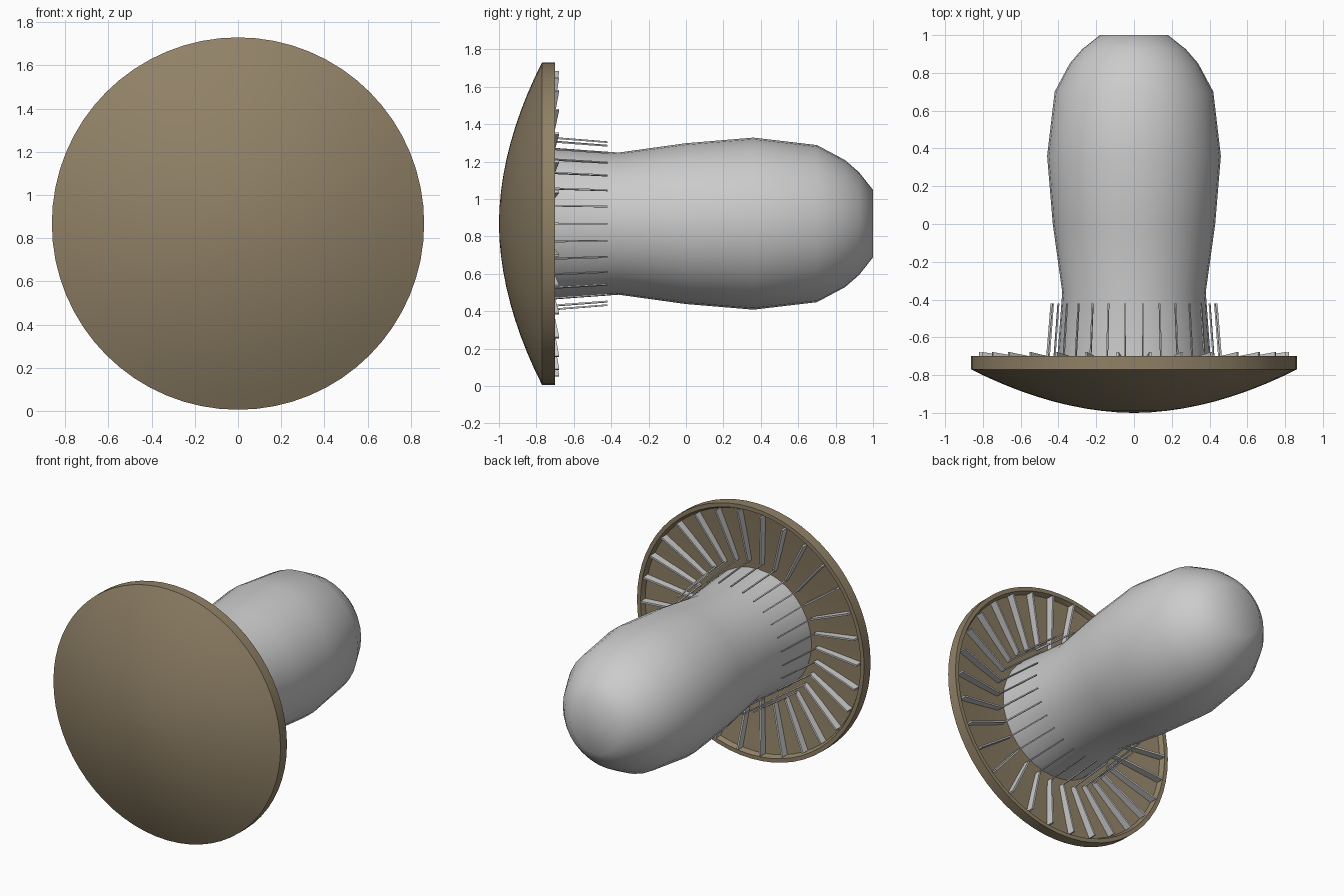
import bpy, bmesh
from math import cos, sin, pi, radians

if "Cube" in bpy.data.objects:
    bpy.data.objects.remove(bpy.data.objects["Cube"])

CZ = 0.868          # height of the mushroom's axis, which runs along y


def point(r, y, a, side=0.0):
    """Point at radius r and angle a about the axis, shifted sideways."""
    return (r * cos(a) - side * sin(a), y, CZ + r * sin(a) + side * cos(a))


def finish(name, bm, angle=None, mat=None):
    bmesh.ops.recalc_face_normals(bm, faces=bm.faces)
    me = bpy.data.meshes.new(name)
    bm.to_mesh(me)
    bm.free()
    ob = bpy.data.objects.new(name, me)
    bpy.context.collection.objects.link(ob)
    if mat:
        me.materials.append(mat)
    if angle:
        bpy.ops.object.select_all(action='DESELECT')
        ob.select_set(True)
        bpy.context.view_layer.objects.active = ob
        bpy.ops.object.shade_smooth_by_angle(angle=radians(angle))
    return ob


def lathe(name, profile, n, angle, mat=None):
    """Turn (radius, y) points about the axis; the ends are closed."""
    bm = bmesh.new()
    rings = [[bm.verts.new(point(r, y, 2 * pi * i / n)) for i in range(n)]
             for r, y in profile]
    for a, b in zip(rings, rings[1:]):
        for i in range(n):
            j = (i + 1) % n
            bm.faces.new((a[i], a[j], b[j], b[i]))
    bm.faces.new(rings[0])
    bm.faces.new(rings[-1])
    return finish(name, bm, angle, mat)


def radial_bars(name, section, thick, count):
    """Thin bars around the axis; section is a quad of (radius, y)."""
    bm = bmesh.new()
    for k in range(count):
        a = 2 * pi * k / count
        p, q = [[bm.verts.new(point(r, y, a, s)) for r, y in section]
                for s in (-thick / 2, thick / 2)]
        bm.faces.new(p)
        bm.faces.new(q[::-1])
        for i in range(4):
            j = (i + 1) % 4
            bm.faces.new((p[i], p[j], q[j], q[i]))
    return finish(name, bm)


brown = bpy.data.materials.new("cap_brown")
brown.diffuse_color = (0.28, 0.22, 0.135, 1)
brown.use_nodes = True
brown.node_tree.nodes["Principled BSDF"].inputs["Base Color"].default_value = brown.diffuse_color

# Cap: shallow dome, straight rim and slightly hollow underside
dome = [(0.862 * t, -1 + 0.23 * t ** 1.9)
        for t in (0.01, 0.1, 0.2, 0.3, 0.4, 0.5, 0.6, 0.7, 0.8, 0.9, 1.0)]
under = [(0.862, -0.70), (0.835, -0.70), (0.82, -0.73), (0.62, -0.757),
         (0.45, -0.775), (0.2, -0.79)]
lathe("cap", dome + under, 64, 35, brown)

# Stem: waisted shaft with a rounded bulbous end
lathe("stem", [(0.41, -0.80), (0.405, -0.70), (0.38, -0.36), (0.43, 0.0),
               (0.46, 0.36), (0.42, 0.70), (0.34, 0.85), (0.275, 0.925),
               (0.18, 1.0)], 32, 60)

# Gills under the cap and the thin threads rising around the stem
radial_bars("gills", [(0.47, -0.785), (0.82, -0.75), (0.82, -0.678),
                      (0.47, -0.735)], 0.012, 30)
radial_bars("stem_threads", [(0.463, -0.79), (0.472, -0.79), (0.442, -0.42),
                             (0.434, -0.42)], 0.008, 30)
